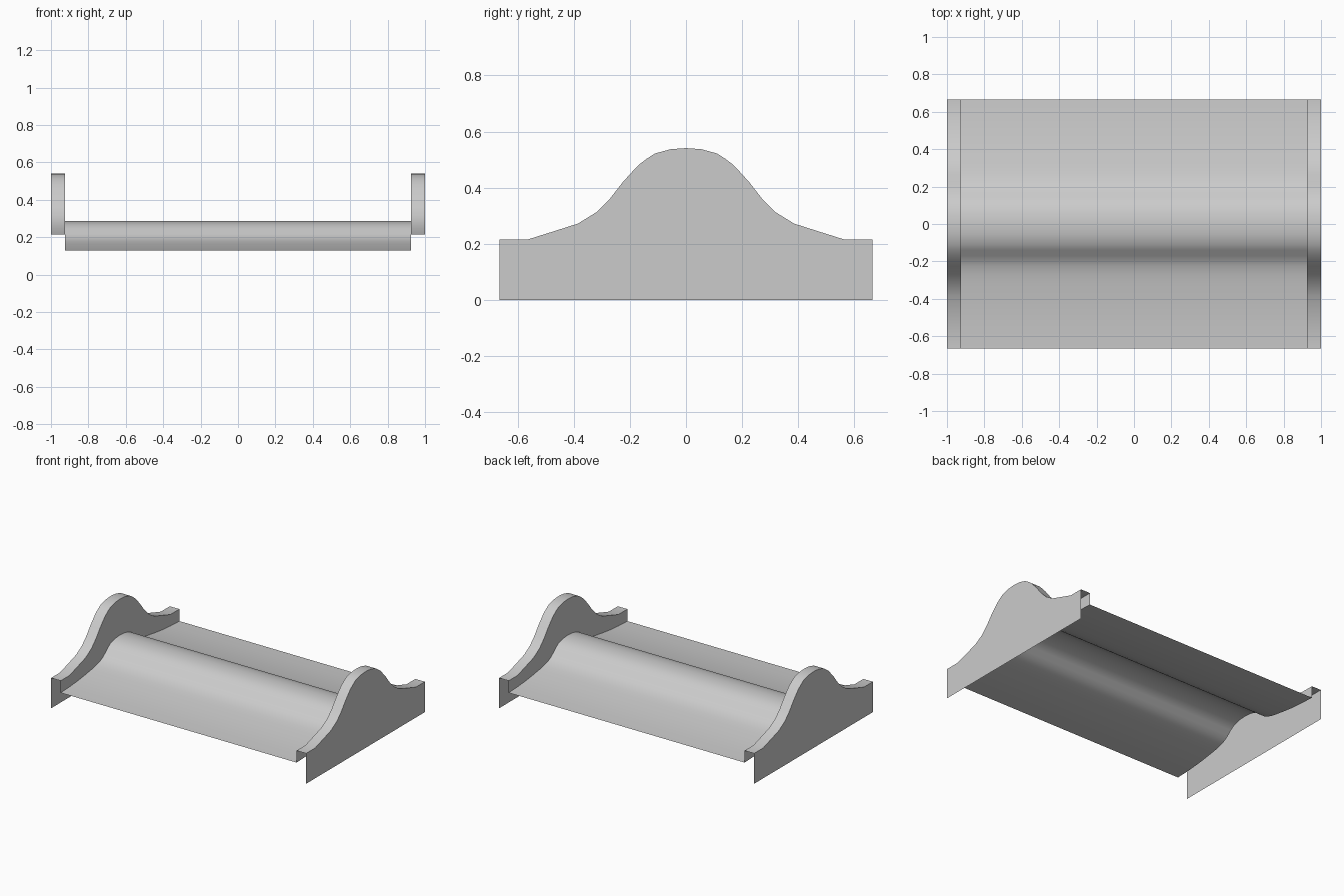
import bpy, bmesh, math

cube = bpy.data.objects.get("Cube")
if cube:
    bpy.data.objects.remove(cube, do_unlink=True)

grey = bpy.data.materials.new("plain_grey")
grey.use_nodes = True
colour = (0.6, 0.6, 0.6, 1)
grey.diffuse_color = colour
grey.node_tree.nodes["Principled BSDF"].inputs["Base Color"].default_value = colour

# Half profile: distance from the middle, height of end rim, height of curved sheet
HALF = [(0, .541, .286), (.055, .537, .282), (.11, .522, .266), (.14, .503, .244),
        (.17, .480, .218), (.195, .453, .200), (.225, .420, .185), (.27, .362, .172),
        (.32, .312, .163), (.385, .272, .153), (.46, .248, .143), (.565, .215, .134),
        (.665, .215, .13)]
PROFILE = [(-y, r, s) for y, r, s in HALF[:0:-1]] + HALF
OUTER, INNER = 1.0, 0.925

rim = [(y, r) for y, r, s in PROFILE]
sheet = [(y, s) for y, r, s in PROFILE]
ground = [(y, 0) for y, r, s in PROFILE]


def loft(name, rails, flip=False):
    """Bridge consecutive rails, each given as (x, [(y, z), ...])."""
    bm = bmesh.new()
    rows = [[bm.verts.new((x, y, z)) for y, z in pts] for x, pts in rails]
    for a, b in zip(rows, rows[1:]):
        for j in range(len(a) - 1):
            bm.faces.new((a[j], a[j + 1], b[j + 1], b[j]))
    if flip:
        bmesh.ops.reverse_faces(bm, faces=bm.faces[:])
    mesh = bpy.data.meshes.new(name)
    bm.to_mesh(mesh)
    bm.free()
    mesh.materials.append(grey)
    obj = bpy.data.objects.new(name, mesh)
    bpy.context.collection.objects.link(obj)
    bpy.ops.object.select_all(action="DESELECT")
    obj.select_set(True)
    bpy.context.view_layer.objects.active = obj
    bpy.ops.object.shade_smooth_by_angle(angle=math.radians(40))
    return obj


# Curved sheet spanning between the two ends
loft("curved_sheet", [(INNER, sheet), (-INNER, sheet)])

# End panels: outer wall, rim on top, inner wall down to the sheet
for name, side in (("left_end_panel", 1), ("right_end_panel", -1)):
    loft(name, [(side * OUTER, ground), (side * OUTER, rim),
                (side * INNER, rim), (side * INNER, sheet)], flip=side < 0)
